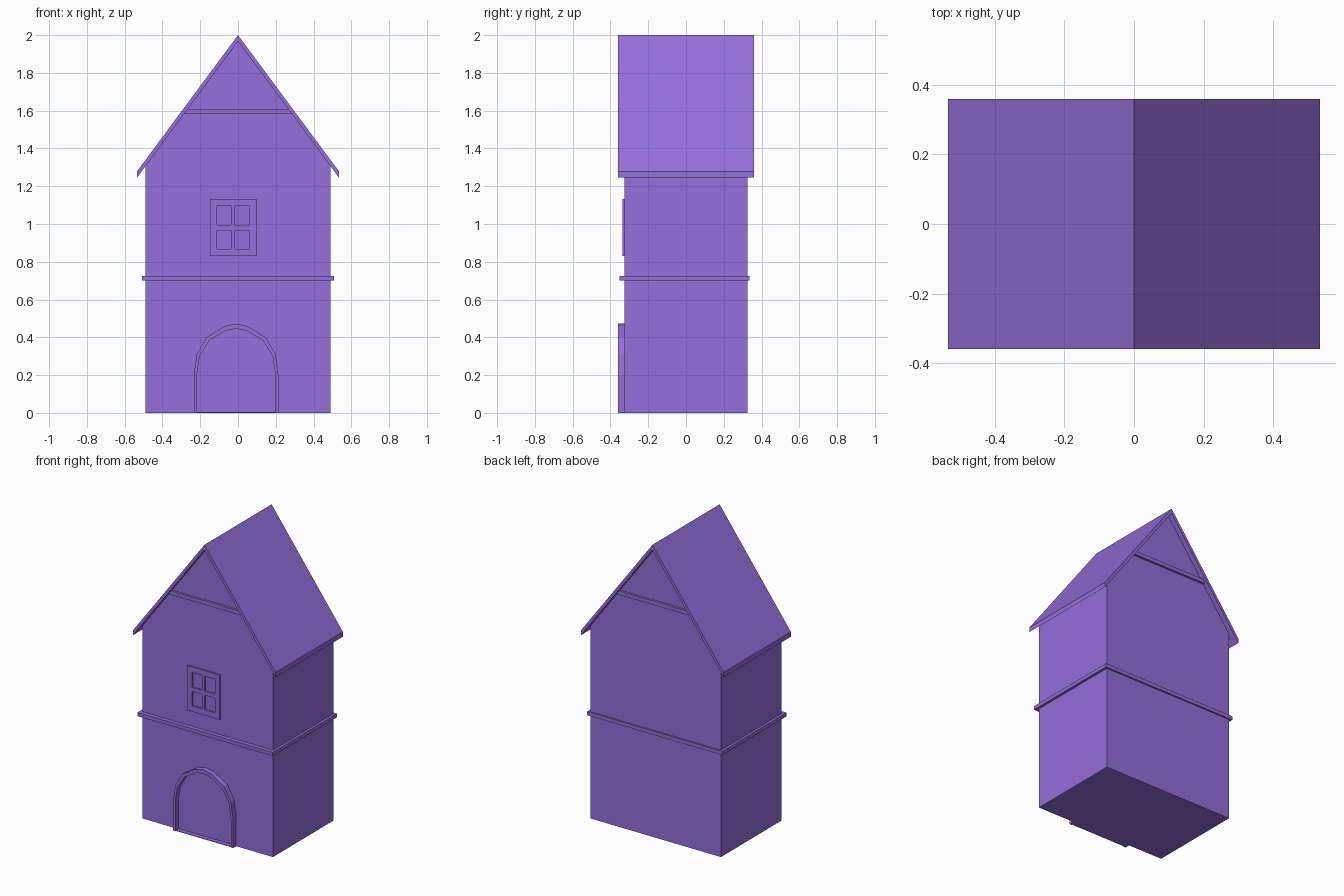
import bpy, bmesh

if "Cube" in bpy.data.objects:
    bpy.data.objects.remove(bpy.data.objects["Cube"])

purple = bpy.data.materials.new("medium_purple")
purple.diffuse_color = (0.292, 0.162, 0.708, 1)
purple.use_nodes = True
purple.node_tree.nodes["Principled BSDF"].inputs["Base Color"].default_value = purple.diffuse_color


def finish(name, bm):
    bmesh.ops.recalc_face_normals(bm, faces=bm.faces[:])
    me = bpy.data.meshes.new(name)
    bm.to_mesh(me)
    bm.free()
    me.materials.append(purple)
    ob = bpy.data.objects.new(name, me)
    bpy.context.collection.objects.link(ob)
    return ob


def extrude_y(bm, faces, depth):
    ret = bmesh.ops.extrude_face_region(bm, geom=faces)
    verts = [g for g in ret["geom"] if isinstance(g, bmesh.types.BMVert)]
    bmesh.ops.translate(bm, verts=verts, vec=(0, depth, 0))


def prism(name, pts, y0, y1):
    """Extrude an x/z outline from y0 to y1."""
    bm = bmesh.new()
    f = bm.faces.new([bm.verts.new((x, y0, z)) for x, z in pts])
    ret = bmesh.ops.extrude_face_region(bm, geom=[f], use_keep_orig=True)
    verts = [g for g in ret["geom"] if isinstance(g, bmesh.types.BMVert)]
    bmesh.ops.translate(bm, verts=verts, vec=(0, y1 - y0, 0))
    return finish(name, bm)


def box(name, x0, x1, y0, y1, z0, z1):
    return prism(name, [(x0, z0), (x1, z0), (x1, z1), (x0, z1)], y0, y1)


def mirrored(half, cx=0.0):
    """Right half outline (last point on the axis) to full outline."""
    return [(cx + x, z) for x, z in half] + [(cx - x, z) for x, z in half[-2::-1]]


# House body with gables
prism("house_body", mirrored([(0.49, 0), (0.49, 1.307), (0, 1.967)]), -0.325, 0.325)

# Steep roof as one folded slab
prism("roof", [(-0.535, 1.278), (0, 2.0), (0.535, 1.278),
               (0.535, 1.245), (0, 1.967), (-0.535, 1.245)], -0.36, 0.36)

# Ledge between the floors
box("floor_ledge", -0.507, 0.507, -0.353, 0.336, 0.70, 0.725)

# Gable beams, front and back
for side, name in ((-1, "front_gable_beam"), (1, "back_gable_beam")):
    y0, y1 = sorted((side * 0.32, side * 0.34))
    prism(name, [(-0.285, 1.583), (0.285, 1.583), (0.266, 1.609), (-0.266, 1.609)], y0, y1)

# Window frame with four openings
xs = [-0.147, -0.111, -0.037, -0.016, 0.061, 0.097]
zs = [0.83, 0.868, 0.966, 0.995, 1.095, 1.133]
bm = bmesh.new()
grid = [[bm.verts.new((x, -0.335, z)) for z in zs] for x in xs]
cells = []
for i in range(5):
    for j in range(5):
        if not (i % 2 and j % 2):
            cells.append(bm.faces.new((grid[i][j], grid[i + 1][j],
                                       grid[i + 1][j + 1], grid[i][j + 1])))
extrude_y(bm, cells, 0.012)
finish("window_frame", bm)

# Arched door surround
outer = mirrored([(0.224, 0), (0.224, 0.2), (0.209, 0.31), (0.157, 0.40),
                  (0.06, 0.46), (0, 0.472)], -0.01)
inner = mirrored([(0.208, 0), (0.208, 0.2), (0.193, 0.30), (0.143, 0.382),
                  (0.055, 0.435), (0, 0.446)], -0.01)
bm = bmesh.new()
vo = [bm.verts.new((x, -0.36, z)) for x, z in outer]
vi = [bm.verts.new((x, -0.36, z)) for x, z in inner]
strip = [bm.faces.new((vo[i], vo[i + 1], vi[i + 1], vi[i])) for i in range(len(vo) - 1)]
extrude_y(bm, strip, 0.037)
finish("door_arch", bm)

# Thin doorstep inside the arch
box("doorstep", -0.218, 0.198, -0.355, -0.32, 0, 0.004)
